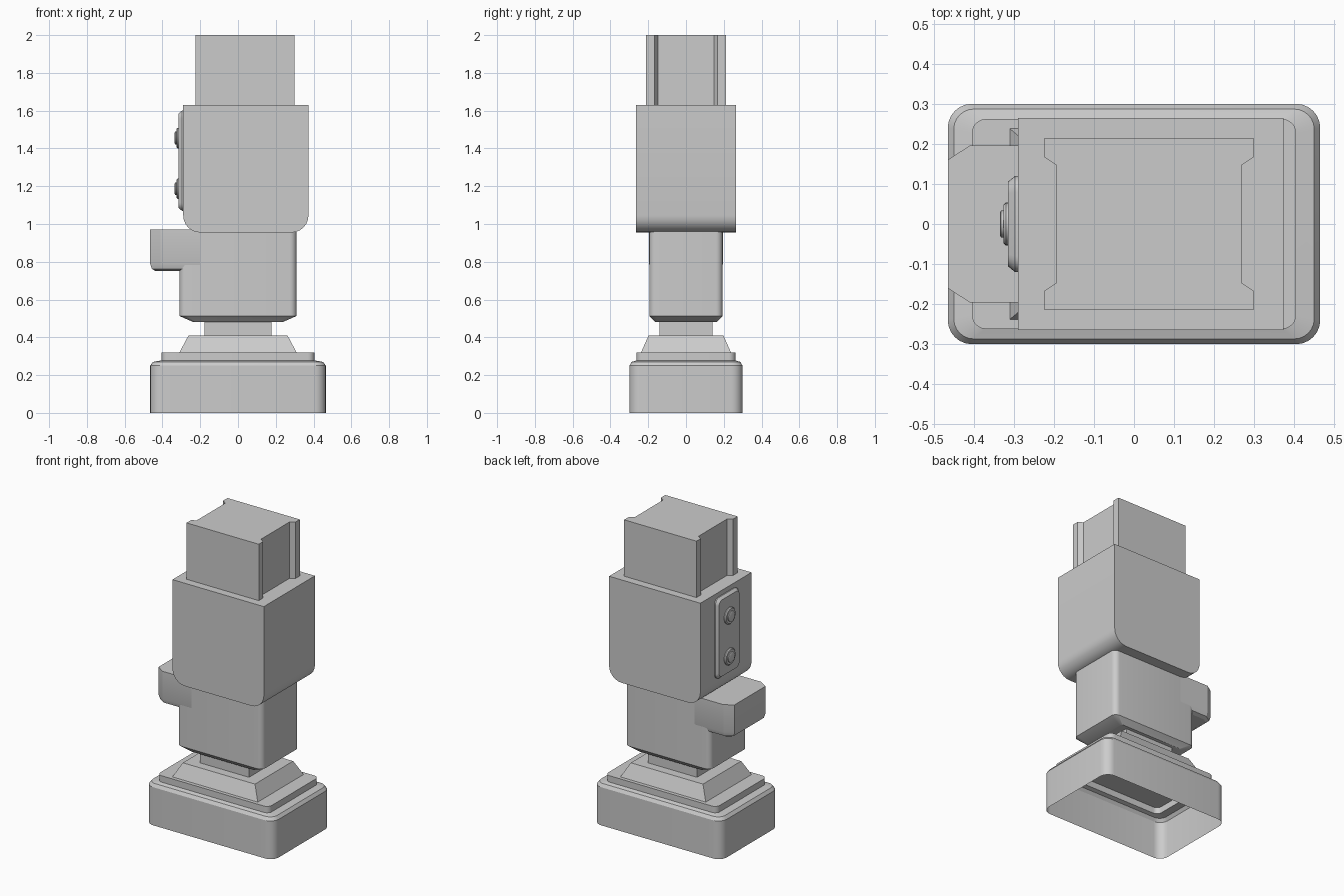
import bpy, bmesh, math

if "Cube" in bpy.data.objects:
    bpy.data.objects.remove(bpy.data.objects["Cube"], do_unlink=True)

GREY = (0.6, 0.6, 0.6, 1.0)
grey = bpy.data.materials.new("plain_grey")
grey.use_nodes = True
grey.diffuse_color = GREY
grey.node_tree.nodes["Principled BSDF"].inputs["Base Color"].default_value = GREY


def rect(u0, u1, v0, v1, low=0.0, high=None, steps=6):
    """Rectangle outline with rounded lower and upper corners."""
    high = low if high is None else high
    points = []
    corners = [(u1, v1, -1, -1, high), (u0, v1, 1, -1, high),
               (u0, v0, 1, 1, low), (u1, v0, -1, 1, low)]
    for i, (u, v, du, dv, r) in enumerate(corners):
        if r == 0:
            points.append((u, v))
            continue
        for k in range(steps + 1):
            a = math.pi / 2 * (i + k / steps)
            points.append((u + du * r + r * math.cos(a), v + dv * r + r * math.sin(a)))
    return points


def centred(w, d, r=0.0):
    return rect(-w, w, -d, d, r)


def loft(name, sections, axis="z", open_start=False):
    """Skin a stack of (outline, position) sections along an axis."""
    place = {"x": lambda u, v, t: (t, u, v),
             "y": lambda u, v, t: (u, t, v),
             "z": lambda u, v, t: (u, v, t)}[axis]
    bm = bmesh.new()
    rings = [[bm.verts.new(place(u, v, t)) for u, v in outline] for outline, t in sections]
    n = len(rings[0])
    for a, b in zip(rings, rings[1:]):
        for i in range(n):
            j = (i + 1) % n
            bm.faces.new((a[i], a[j], b[j], b[i]))
    bm.faces.new(rings[-1])
    if not open_start:
        bm.faces.new(rings[0])
    bmesh.ops.recalc_face_normals(bm, faces=bm.faces)
    mesh = bpy.data.meshes.new(name)
    bm.to_mesh(mesh)
    bm.free()
    mesh.materials.append(grey)
    obj = bpy.data.objects.new(name, mesh)
    bpy.context.collection.objects.link(obj)
    bpy.ops.object.select_all(action="DESELECT")
    obj.select_set(True)
    bpy.context.view_layer.objects.active = obj
    bpy.ops.object.shade_smooth_by_angle(angle=math.radians(28))
    return obj


# Hollow base, open underneath, with a stepped lid
loft("base_shell", [
    (centred(0.465, 0.3, 0.06), 0),
    (centred(0.465, 0.3, 0.06), 0.25),
    (centred(0.45, 0.287, 0.05), 0.27),
    (centred(0.405, 0.262, 0.035), 0.278),
    (centred(0.405, 0.262, 0.035), 0.32),
    (centred(0.305, 0.235, 0.01), 0.32)], open_start=True)

# Sloped collar and neck
loft("collar", [(centred(0.31, 0.238), 0.32), (centred(0.262, 0.198), 0.41)], open_start=True)
loft("neck", [(centred(0.178, 0.14), 0.4), (centred(0.178, 0.14), 0.5)])

# Middle body with a chamfered underside
loft("middle_body", [
    (centred(0.235, 0.162, 0.015), 0.48),
    (centred(0.31, 0.194, 0.035), 0.513),
    (centred(0.31, 0.194, 0.035), 0.97)])


def arm_outline(inset):
    tip, side = -0.465 + inset, 0.196 - inset
    return [(-0.2, side), (-0.41, side), (tip, 0.16 - inset / 2),
            (tip, -0.16 + inset / 2), (-0.41, -side), (-0.2, -side)]


# Side arm with softened lower edges
loft("side_arm", [(arm_outline(0.03), 0.75), (arm_outline(0.009), 0.762),
                  (arm_outline(0), 0.79), (arm_outline(0), 0.97)])

# Housing, rounded along its two lower edges
housing = rect(-0.29, 0.373, 0.955, 1.63, low=0.09, high=0.0)
loft("housing", [(housing, -0.265), (housing, 0.265)], axis="y")

# Top block with a shallow channel in each end
half = [(0.3, 0.213), (0.3, 0.168), (0.27, 0.148)]
right_end = half + [(x, -y) for x, y in reversed(half)]
left_end = [(0.075 - x, -y) for x, y in right_end]
channel_block = right_end + left_end
loft("top_block", [(channel_block, 1.6), (channel_block, 2.0)])

# Control plate on the side of the housing
loft("control_plate", [
    (rect(-0.12, 0.12, 1.07, 1.6, 0.04), -0.285),
    (rect(-0.12, 0.12, 1.07, 1.6, 0.04), -0.297),
    (rect(-0.106, 0.106, 1.084, 1.586, 0.03), -0.314)], axis="x")


def disc(radius, z, sides=24):
    return [(radius * math.cos(2 * math.pi * i / sides),
             z + radius * math.sin(2 * math.pi * i / sides)) for i in range(sides)]


# Two stepped buttons
for label, z in (("upper", 1.455), ("lower", 1.187)):
    loft(label + "_button", [
        (disc(0.054, z), -0.31), (disc(0.054, z), -0.32), (disc(0.048, z), -0.326),
        (disc(0.034, z), -0.326), (disc(0.034, z), -0.332), (disc(0.028, z), -0.335)], axis="x")
